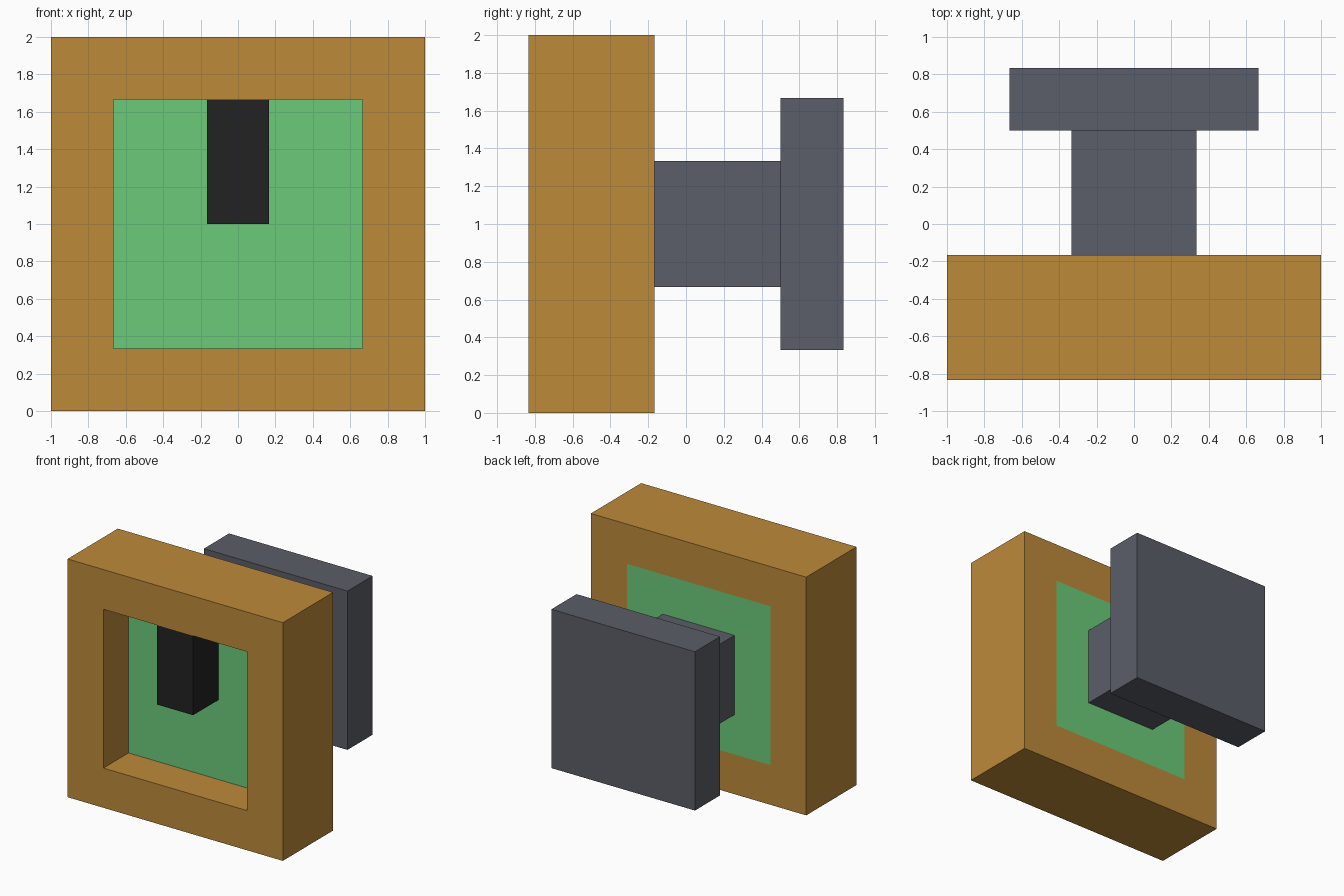
import bpy, bmesh

if "Cube" in bpy.data.objects:
    bpy.data.objects.remove(bpy.data.objects["Cube"])

U = 1 / 3  # the whole model sits on a one-third unit grid


def material(name, rgb):
    linear = [((c / 255 + 0.055) / 1.055) ** 2.4 for c in rgb]
    mat = bpy.data.materials.new(name)
    mat.diffuse_color = (*linear, 1)
    mat.use_nodes = True
    mat.node_tree.nodes["Principled BSDF"].inputs["Base Color"].default_value = mat.diffuse_color
    return mat


def add_object(name, bm, mat):
    bmesh.ops.recalc_face_normals(bm, faces=bm.faces)
    mesh = bpy.data.meshes.new(name)
    bm.to_mesh(mesh)
    bm.free()
    mesh.materials.append(mat)
    obj = bpy.data.objects.new(name, mesh)
    bpy.context.collection.objects.link(obj)
    return obj


def box(name, lo, hi, mat):
    """Axis-aligned block between two corners."""
    bm = bmesh.new()
    bmesh.ops.create_cube(bm, size=1)
    for v in bm.verts:
        v.co = [(a + b) / 2 + c * (b - a) for a, b, c in zip(lo, hi, v.co)]
    return add_object(name, bm, mat)


def square_frame(name, outer, inner, y0, y1, zc, mat):
    """Square ring with a square opening running through it along y."""
    bm = bmesh.new()
    corners = [(-1, -1), (1, -1), (1, 1), (-1, 1)]
    loops = [[bm.verts.new((x * r, y, zc + z * r)) for x, z in corners]
             for r, y in ((outer, y0), (outer, y1), (inner, y1), (inner, y0))]
    for a, b in zip(loops, loops[1:] + loops[:1]):
        for i in range(4):
            j = (i + 1) % 4
            bm.faces.new((a[i], a[j], b[j], b[i]))
    return add_object(name, bm, mat)


ochre = material("ochre", (189, 138, 57))
green = material("green", (108, 203, 122))
black = material("black", (34, 34, 34))
grey = material("slate grey", (91, 94, 104))

# Thick surround and the panel recessed in its front, flush at the back
square_frame("frame", 1, 2 * U, -2.5 * U, -0.5 * U, 1, ochre)
box("panel", (-2 * U, -1.5 * U, U), (2 * U, -0.5 * U, 5 * U), green)

# Pointer block filling the recess depth, hanging from the top edge
box("pointer", (-0.5 * U, -2.5 * U, 1), (0.5 * U, -1.5 * U, 5 * U), black)

# Mounting stem and rear plate
box("stem", (-U, -0.5 * U, 2 * U), (U, 1.5 * U, 4 * U), grey)
box("rear_plate", (-2 * U, 1.5 * U, U), (2 * U, 2.5 * U, 5 * U), grey)
